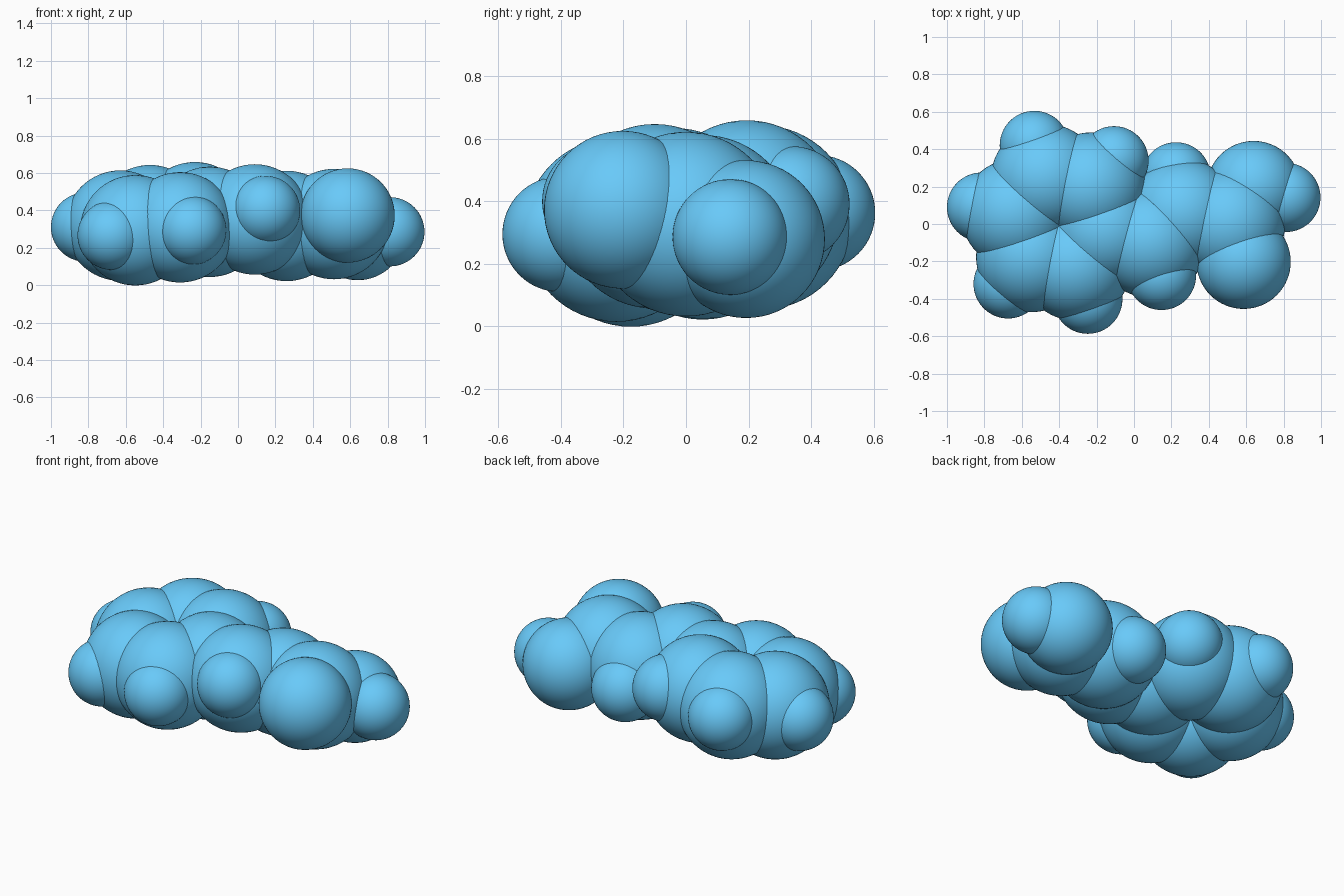
import bpy
from mathutils import Vector

if "Cube" in bpy.data.objects:
    bpy.data.objects.remove(bpy.data.objects["Cube"])

# Shared blue material
blue = bpy.data.materials.new("blue")
blue.diffuse_color = (0.14, 0.59, 0.95, 1)
blue.use_nodes = True
blue.node_tree.nodes["Principled BSDF"].inputs["Base Color"].default_value = blue.diffuse_color

RADIUS = {"carbon": 0.295, "oxygen": 0.252, "hydrogen": 0.185}


def atom(kind, label, pos):
    bpy.ops.mesh.primitive_uv_sphere_add(segments=64, ring_count=32,
                                         radius=RADIUS[kind], location=pos)
    ob = bpy.context.object
    ob.name = f"{label}_{kind}"
    ob.data.materials.append(blue)
    bpy.ops.object.shade_smooth_by_angle()


# Six-membered ring: three opposite pairs around a centre
centre = Vector((-0.39, 0.009, 0.329))
spokes = [Vector((-0.425, 0.081, -0.018)),
          Vector((-0.143, 0.411, 0.034)),
          Vector((0.283, 0.329, 0.062))]
for i, spoke in enumerate(spokes):
    for side in (1, -1):
        n = i + 1 if side == 1 else i + 4
        atom("carbon", f"ring_{n}", centre + spoke * side * 0.563)
        # The fourth ring position carries the chain instead of a small ball
        if n != 4:
            atom("hydrogen", f"ring_{n}", centre + spoke * side)

# Chain linking the ring to the end group
atom("carbon", "chain_inner", (0.09, -0.10, 0.352))
atom("hydrogen", "chain_inner", (0.147, -0.275, 0.40))
atom("carbon", "chain_outer", (0.26, 0.053, 0.317))
atom("hydrogen", "chain_outer", (0.225, 0.252, 0.268))

# Forked end group
atom("carbon", "end", (0.513, 0.0, 0.327))
atom("oxygen", "end_front", (0.586, -0.202, 0.373))
atom("oxygen", "end_back", (0.64, 0.192, 0.279))
atom("hydrogen", "end_tip", (0.812, 0.142, 0.286))
